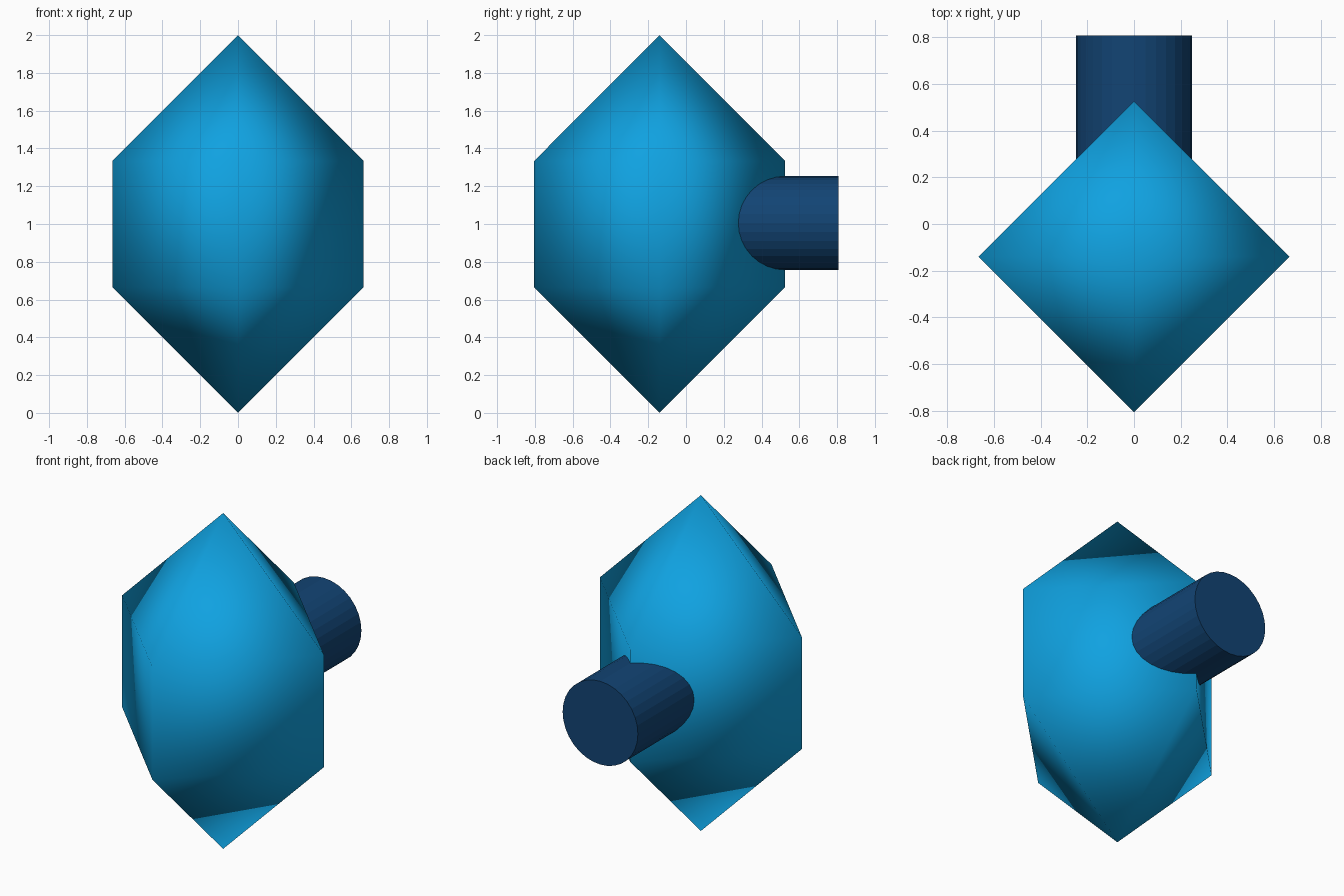
import bpy, bmesh, math
from mathutils import Matrix

if "Cube" in bpy.data.objects:
    bpy.data.objects.remove(bpy.data.objects["Cube"])


def material(name, color):
    m = bpy.data.materials.new(name)
    m.diffuse_color = (*color, 1.0)
    m.use_nodes = True
    m.node_tree.nodes["Principled BSDF"].inputs["Base Color"].default_value = m.diffuse_color
    return m


def finish(bm, name, mat, smooth):
    bmesh.ops.recalc_face_normals(bm, faces=bm.faces)
    for f in bm.faces:
        f.smooth = smooth
    me = bpy.data.meshes.new(name)
    bm.to_mesh(me)
    bm.free()
    me.materials.append(mat)
    ob = bpy.data.objects.new(name, me)
    bpy.context.collection.objects.link(ob)
    return ob


sky_blue = material("sky blue", (0.005, 0.36, 0.75))
navy = material("navy blue", (0.006, 0.058, 0.175))

# Crystal body: square prism turned 45 degrees with a pyramid at each end, fully smooth
R, CY = 0.665, -0.14
bm = bmesh.new()
rings = [[bm.verts.new((R * math.cos(i * math.pi / 2), CY + R * math.sin(i * math.pi / 2), z))
          for i in range(4)] for z in (0.665, 1.333)]
bottom, top = bm.verts.new((0, CY, 0)), bm.verts.new((0, CY, 2))
for i in range(4):
    j = (i + 1) % 4
    bm.faces.new((rings[0][i], rings[0][j], rings[1][j], rings[1][i]))
    bm.faces.new((rings[1][i], rings[1][j], top))
    bm.faces.new((rings[0][j], rings[0][i], bottom))
finish(bm, "crystal_body", sky_blue, True)

# Peg: faceted cylinder sticking out of the back
Y0, Y1 = 0.2, 0.807
bm = bmesh.new()
bmesh.ops.create_cone(bm, cap_ends=True, segments=32, radius1=0.248, radius2=0.248, depth=Y1 - Y0,
                      matrix=Matrix.Translation((0, (Y0 + Y1) / 2, 1.005))
                      @ Matrix.Rotation(math.pi / 2, 4, 'X'))
finish(bm, "back_peg", navy, False)
